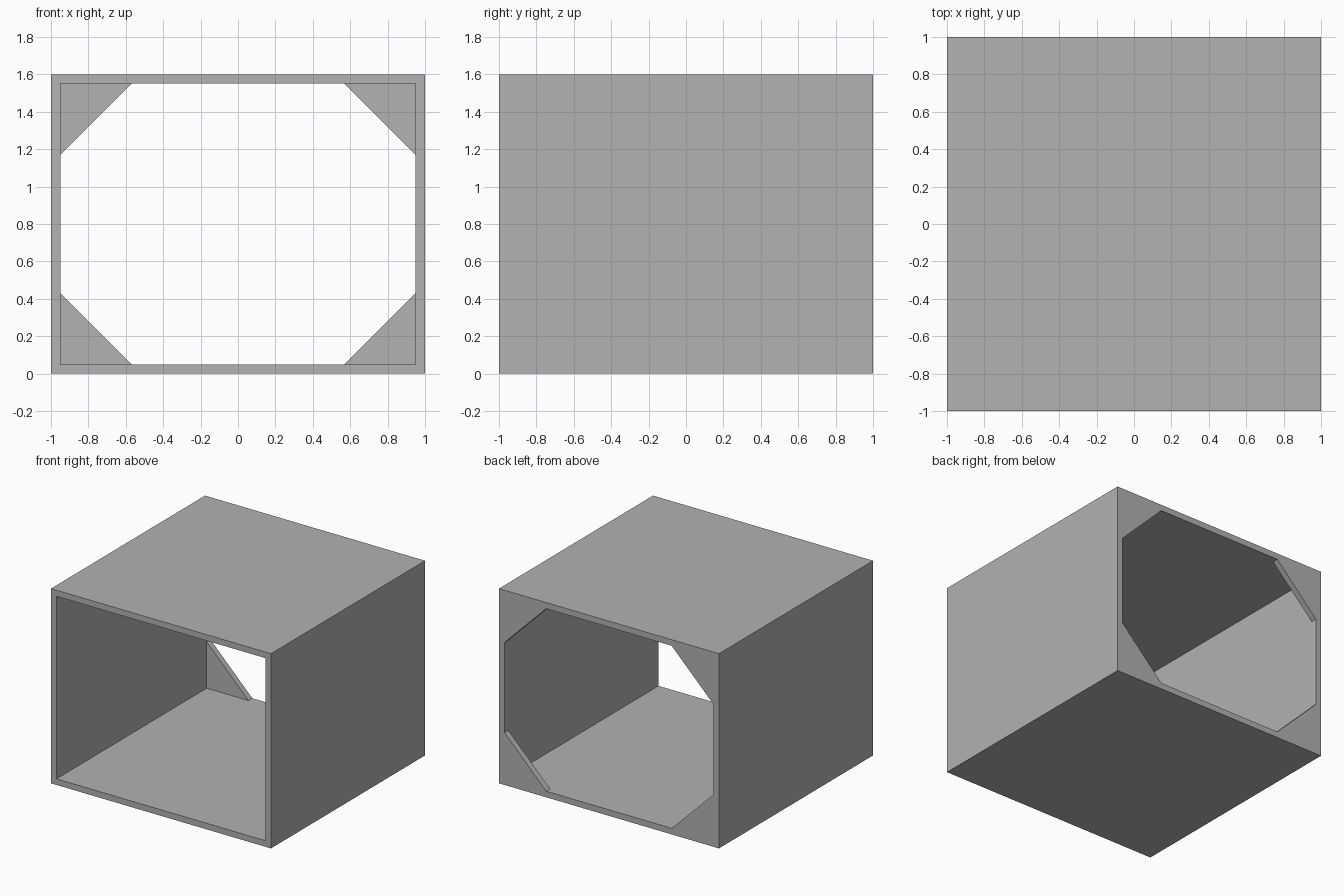
import bpy
import bmesh

default = bpy.data.objects.get("Cube")
if default:
    bpy.data.objects.remove(default, do_unlink=True)

W, D, H, T = 2.0, 2.0, 1.6, 0.05   # outer size and wall thickness
GUSSET = 0.38                      # leg length of the corner braces

grey = bpy.data.materials.new("plain grey")
grey.use_nodes = True
colour = (0.445, 0.445, 0.445, 1)
grey.diffuse_color = colour
grey.node_tree.nodes["Principled BSDF"].inputs["Base Color"].default_value = colour


def extrude_profile(name, rings, y0, y1):
    """Extrude an (x, z) outline, or an outer and inner loop, along y."""
    bm = bmesh.new()
    loops = [[[bm.verts.new((x, y, z)) for x, z in ring] for ring in rings]
             for y in (y0, y1)]
    n = len(rings[0])
    for front, back in zip(*loops):
        for i in range(n):
            j = (i + 1) % n
            bm.faces.new((front[i], front[j], back[j], back[i]))
    for end in loops:
        if len(end) == 1:
            bm.faces.new(end[0])
        else:
            outer, inner = end
            for i in range(n):
                j = (i + 1) % n
                bm.faces.new((outer[i], outer[j], inner[j], inner[i]))
    bmesh.ops.recalc_face_normals(bm, faces=bm.faces)
    mesh = bpy.data.meshes.new(name)
    bm.to_mesh(mesh)
    bm.free()
    mesh.materials.append(grey)
    obj = bpy.data.objects.new(name, mesh)
    bpy.context.collection.objects.link(obj)
    return obj


def rectangle(inset):
    x, low, high = W / 2 - inset, inset, H - inset
    return [(-x, low), (x, low), (x, high), (-x, high)]


# Open-ended box shell
extrude_profile("box_shell", [rectangle(0), rectangle(T)], -D / 2, D / 2)

# Triangular braces in the four corners of the back opening
names = ["lower_right", "lower_left", "upper_left", "upper_right"]
for name, (x, z) in zip(names, rectangle(T)):
    dx = -GUSSET if x > 0 else GUSSET
    dz = -GUSSET if z > H / 2 else GUSSET
    extrude_profile(name + "_corner_brace",
                    [[(x, z), (x + dx, z), (x, z + dz)]], D / 2 - T, D / 2)
